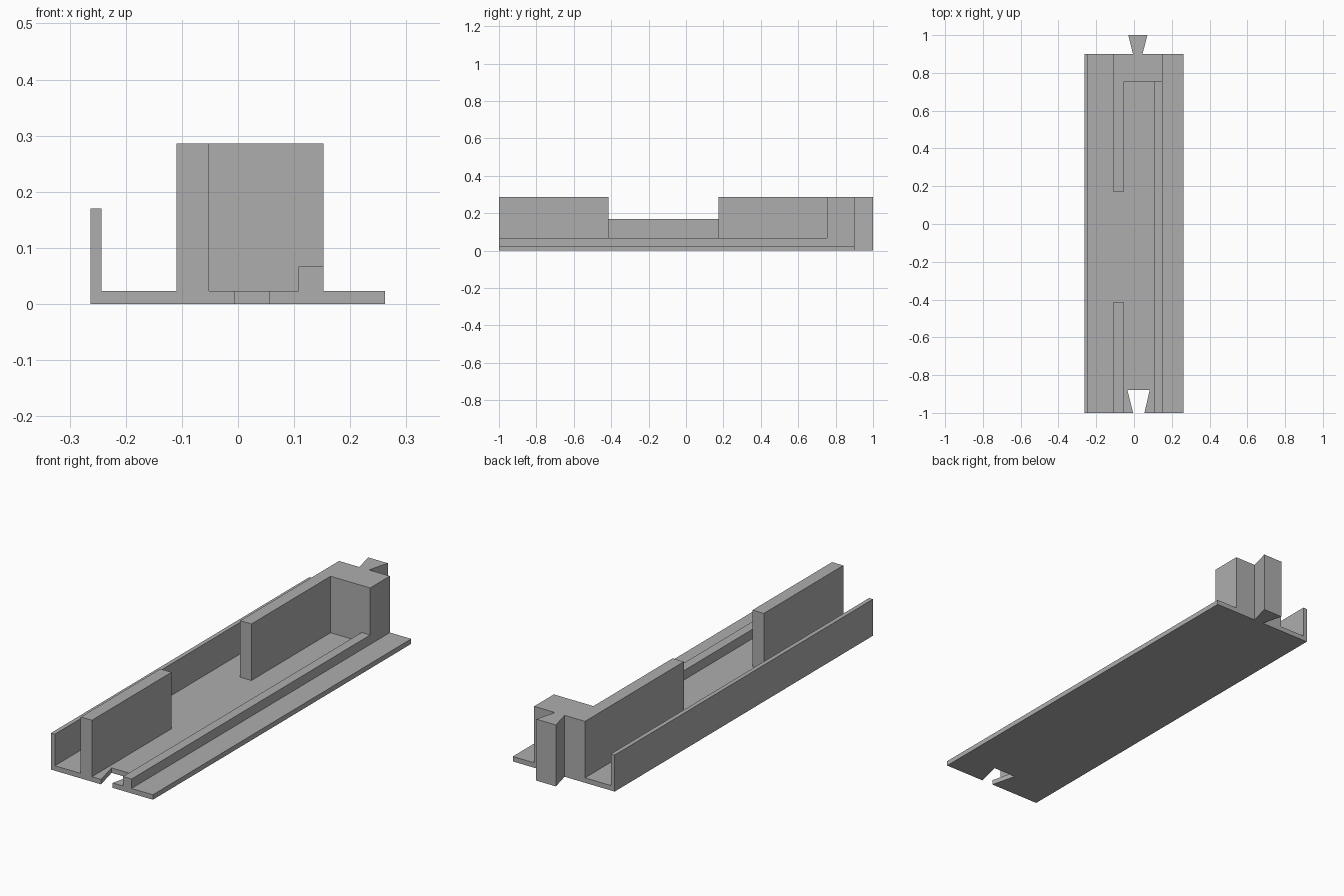
import bpy
import bmesh

cube = bpy.data.objects.get("Cube")
if cube:
    bpy.data.objects.remove(cube, do_unlink=True)

grey = bpy.data.materials.new("plain_grey")
grey.use_nodes = True
colour = (0.42, 0.42, 0.42, 1)
grey.diffuse_color = colour
grey.node_tree.nodes["Principled BSDF"].inputs["Base Color"].default_value = colour

FRONT, BACK = -1.0, 0.9      # ends of the tray
FLOOR, TOP = 0.023, 0.286    # floor thickness and full height
LEFT, RIGHT = -0.263, 0.262  # sides of the floor


def prism(name, outline, z0, z1):
    """Extrude a plan outline from z0 up to z1."""
    bm = bmesh.new()
    face = bm.faces.new([bm.verts.new((x, y, z0)) for x, y in outline])
    grown = bmesh.ops.extrude_face_region(bm, geom=[face])["geom"]
    tops = [v for v in grown if isinstance(v, bmesh.types.BMVert)]
    bmesh.ops.translate(bm, verts=tops, vec=(0, 0, z1 - z0))
    bmesh.ops.recalc_face_normals(bm, faces=bm.faces)
    mesh = bpy.data.meshes.new(name)
    bm.to_mesh(mesh)
    bm.free()
    mesh.materials.append(grey)
    obj = bpy.data.objects.new(name, mesh)
    bpy.context.collection.objects.link(obj)
    return obj


def block(name, x0, x1, y0, y1, z1):
    """Upright block standing on the floor."""
    return prism(name, [(x0, y0), (x1, y0), (x1, y1), (x0, y1)], FLOOR, z1)


# Floor with a dovetail notch in its front edge
prism("floor", [(LEFT, FRONT), (-0.005, FRONT), (-0.035, -0.88), (0.083, -0.88),
                (0.055, FRONT), (RIGHT, FRONT), (RIGHT, BACK), (LEFT, BACK)], 0, FLOOR)

# Thin outer wall and low rail
block("outer_wall", LEFT, -0.243, FRONT, BACK, 0.17)
block("low_rail", 0.108, 0.152, FRONT, 0.755, 0.067)

# Tall front wall, and tall back wall joined to the end block
block("front_wall", -0.11, -0.052, FRONT, -0.415, TOP)
prism("back_wall_and_end", [(-0.11, 0.173), (-0.052, 0.173), (-0.052, 0.755),
                            (0.152, 0.755), (0.152, BACK), (-0.11, BACK)], FLOOR, TOP)

# Dovetail tongue on the back end
prism("dovetail_tongue", [(-0.005, BACK), (0.045, BACK), (0.071, 1), (-0.03, 1)], 0, TOP)
